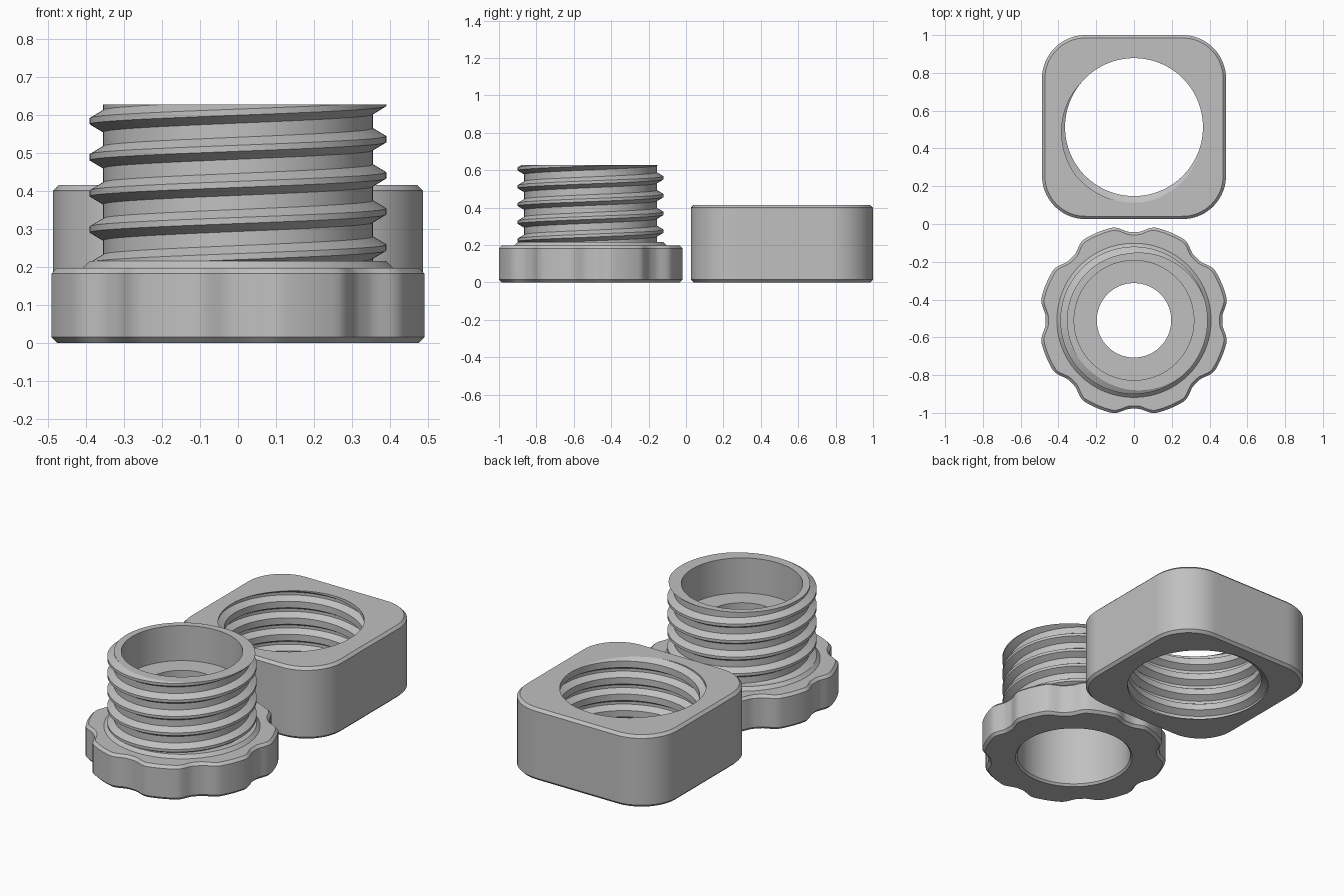
import bpy, bmesh
from math import sin, cos, pi, tau, sqrt, radians, floor

cube = bpy.data.objects.get("Cube")
if cube:
    bpy.data.objects.remove(cube, do_unlink=True)

COLUMNS = 192
PITCH = 0.095
CREST, SLOPE = 0.008, 0.021      # half width of the crest, height of each flank

grey = bpy.data.materials.new("light grey")
grey.use_nodes = True
colour = (0.53, 0.53, 0.53, 1)
grey.diffuse_color = colour
grey.node_tree.nodes["Principled BSDF"].inputs["Base Color"].default_value = colour


def thread(angle, root, crest, bottom, top, crest_z):
    """Points of one helical thread section, trimmed flat at both ends."""
    start = crest_z + PITCH * angle / tau
    start -= PITCH * (floor((crest_z - bottom) / PITCH) + 3)
    turns = int((top - bottom) / PITCH) + 6
    points = []
    for turn in range(turns):
        for offset in (-CREST - SLOPE, -CREST, CREST, CREST + SLOPE):
            z = min(max(start + turn * PITCH + offset, bottom), top)
            d = (z - start + PITCH / 2) % PITCH - PITCH / 2
            k = min(max((abs(d) - CREST) / SLOPE, 0), 1)
            points.append((crest + (root - crest) * k, z))
    return points


def sweep(name, section, centre_y):
    """Sweep a closed section, which may vary with the angle, once round z."""
    bm = bmesh.new()
    columns = []
    for i in range(COLUMNS + 1):
        a = tau * i / COLUMNS
        columns.append([bm.verts.new((r * cos(a), r * sin(a), z)) for r, z in section(a)])
    for left, right in zip(columns, columns[1:]):
        for j in range(len(left)):
            bm.faces.new((left[j - 1], right[j - 1], right[j], left[j]))
    bmesh.ops.remove_doubles(bm, verts=bm.verts, dist=0.00002)
    bmesh.ops.recalc_face_normals(bm, faces=bm.faces)
    mesh = bpy.data.meshes.new(name)
    bm.to_mesh(mesh)
    bm.free()
    mesh.materials.append(grey)
    obj = bpy.data.objects.new(name, mesh)
    obj.location.y = centre_y
    bpy.context.collection.objects.link(obj)
    bpy.ops.object.select_all(action="DESELECT")
    obj.select_set(True)
    bpy.context.view_layer.objects.active = obj
    bpy.ops.object.shade_smooth_by_angle(angle=radians(25))
    return obj


def grip_radius(angle):
    """Round head with eight shallow finger notches."""
    step = tau / 8
    d = abs((angle + step / 2) % step - step / 2)
    k = min(max((d - radians(2)) / radians(11.5), 0), 1)
    return 0.468 + 0.036 * k * k * (3 - 2 * k)


def square_radius(angle, half, corner):
    """Distance from the centre to a square with rounded corners."""
    c, s = abs(cos(angle)), abs(sin(angle))
    a = half - corner
    t = half / max(c, s)
    if min(c, s) * t > a:
        t = a * (c + s) + sqrt(max((a * (c + s)) ** 2 - 2 * a * a + corner * corner, 0))
    return t


def plug_section(angle):
    grip = grip_radius(angle)
    bevel = 0.015
    points = thread(angle, 0.355, 0.39, 0.215, 0.627, 0.583 - PITCH / 2)
    # upper cup, central hole and lower cup
    points += [(0.317, 0.627), (0.317, 0.425), (0.197, 0.425), (0.197, 0.385),
               (0.308, 0.385), (0.308, 0.012), (0.318, 0)]
    # notched head and collar
    points += [(grip - bevel, 0), (grip, bevel), (grip, 0.197 - bevel),
               (grip - bevel, 0.197), (0.408, 0.197), (0.39, 0.215)]
    return points


def nut_section(angle):
    bevel, top = 0.015, 0.415
    outer = square_radius(angle, 0.487, 0.23)
    inner = square_radius(angle, 0.487 - bevel, 0.23 - bevel)
    groove_z = top - PITCH * radians(250) / tau
    points = thread(angle, 0.365, 0.4, 0, top, groove_z)
    points += [(inner, top), (outer, top - bevel), (outer, bevel), (inner, 0)]
    return points


sweep("threaded_plug", plug_section, -0.51)
sweep("square_nut", nut_section, 0.513)
